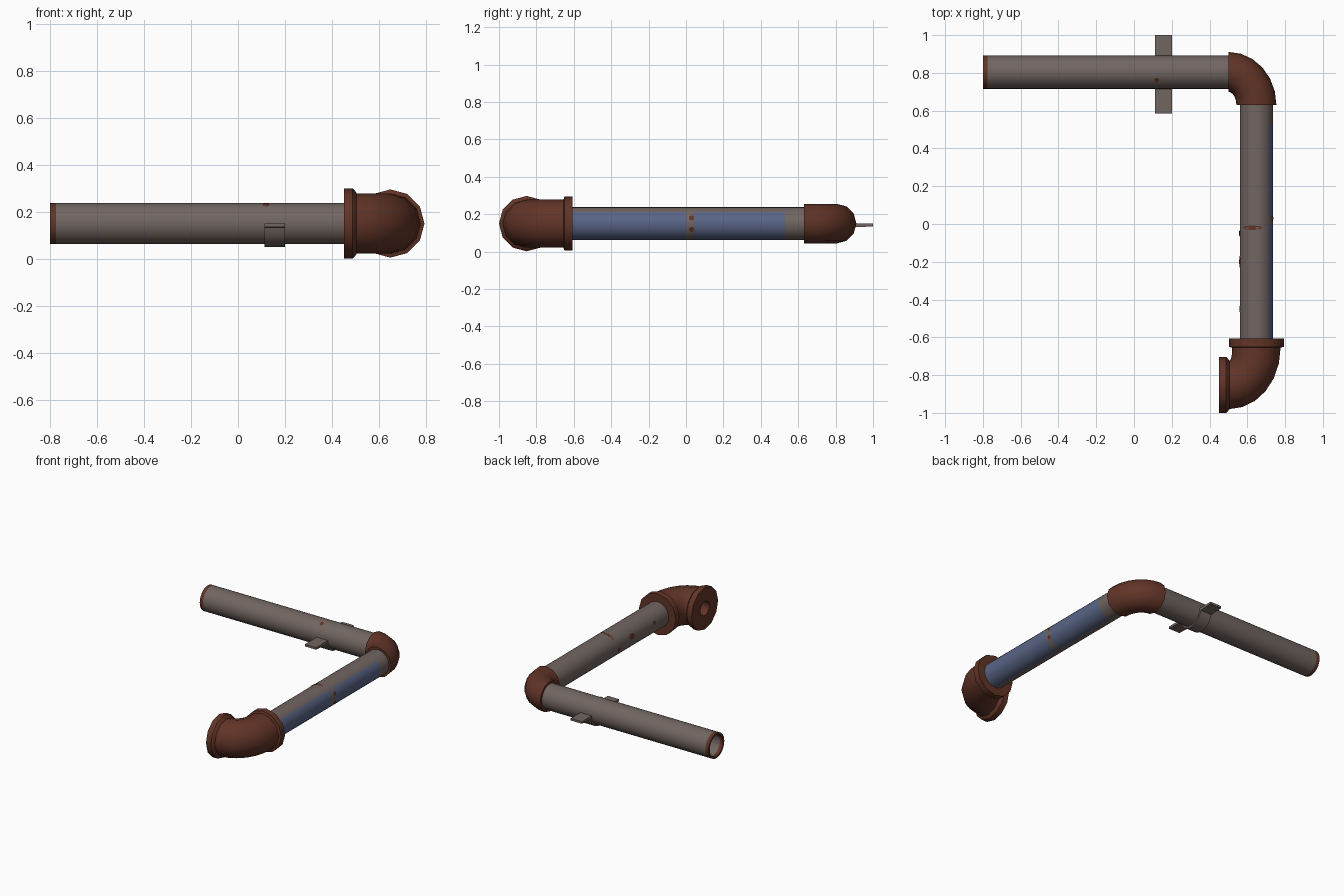
import bpy, bmesh, math
from mathutils import Vector

if "Cube" in bpy.data.objects:
    bpy.data.objects.remove(bpy.data.objects["Cube"])


def material(name, col):
    m = bpy.data.materials.new(name)
    m.diffuse_color = (*col, 1)
    m.use_nodes = True
    m.node_tree.nodes["Principled BSDF"].inputs["Base Color"].default_value = m.diffuse_color
    return m


GREY = material("weathered_grey", (0.165, 0.130, 0.118))
BLUE = material("faded_blue_paint", (0.100, 0.130, 0.235))
RUST = material("rust_brown", (0.120, 0.034, 0.020))
ZC, R = 0.15, 0.088           # pipe centre height and radius
X2, Y1 = 0.648, 0.804         # pipe axis positions
UP = Vector((0, 0, 1))


def finish(name, bm, mats, rule=None, angle=40):
    bmesh.ops.recalc_face_normals(bm, faces=bm.faces)
    if rule:
        for f in bm.faces:
            f.material_index = rule(f.calc_center_median())
    me = bpy.data.meshes.new(name)
    bm.to_mesh(me)
    bm.free()
    ob = bpy.data.objects.new(name, me)
    bpy.context.collection.objects.link(ob)
    for m in mats:
        me.materials.append(m)
    bpy.ops.object.select_all(action='DESELECT')
    ob.select_set(True)
    bpy.context.view_layer.objects.active = ob
    bpy.ops.object.shade_smooth_by_angle(angle=math.radians(angle))
    return ob


def loft(name, rings, sides, mats, rule=None, angle=40):
    """Closed skin over rings given as (x, y, in-plane side direction, radius)."""
    bm = bmesh.new()
    loops = []
    for x, y, n, r in rings:
        n = Vector((n[0], n[1], 0))
        loops.append([bm.verts.new(Vector((x, y, ZC)) + r * (
            math.cos(t) * n + math.sin(t) * UP))
            for t in (2 * math.pi * i / sides for i in range(sides))])
    for a, b in zip(loops, loops[1:]):
        for i in range(sides):
            j = (i + 1) % sides
            bm.faces.new((a[i], a[j], b[j], b[i]))
    bm.faces.new(loops[0])
    bm.faces.new(loops[-1])
    return finish(name, bm, mats, rule, angle)


def bend(cx, cy, rx, ry, r, steps):
    """Rings of a quarter bend, from the y-running pipe to the x-running one."""
    s = 1 if ry > 0 else -1
    out = []
    for i in range(steps + 1):
        a = math.pi / 2 * i / steps
        out.append((cx + rx * math.cos(a), cy + ry * math.sin(a),
                    (math.cos(a), s * math.sin(a)), r))
    return out


# Long back pipe: rusty lip, hollow bore at its free end
N = (0, 1)
loft("back_pipe",
     [(0.3, Y1, N, 0.072), (-0.775, Y1, N, 0.074), (-0.80, Y1, N, 0.074),
      (-0.80, Y1, N, R), (-0.775, Y1, N, R), (0.53, Y1, N, R)], 32,
     [GREY, RUST], lambda c: 1 if c.x < -0.78 else 0)


# Side pipe: blue paint on its outer flank with a bare break in the middle
def paint(c):
    a = math.degrees(math.atan2(c.z - ZC, c.x - X2))
    return 1 if -95 < a < 45 and not (0.01 < c.y < 0.04) and c.y < 0.53 else 0


E = (1, 0)
loft("side_pipe", [(X2, y, E, R) for y in (-0.63, 0.0, 0.04, 0.53, 0.65)],
     32, [GREY, BLUE], paint)

# Plain elbow joining both pipes
b = bend(0.50, 0.63, 0.148, 0.175, 0.106, 6)
loft("corner_elbow", [b[0][:3] + (0.08,)] + b + [b[-1][:3] + (0.08,)],
     12, [RUST])

# Flanged elbow with an open outlet
F = (0, -1)
YF = -0.852
rings = [(X2, -0.607, E, 0.08), (X2, -0.607, E, 0.145), (X2, -0.65, E, 0.145),
         (X2, -0.655, E, 0.128)]
rings += bend(0.505, -0.655, X2 - 0.505, YF + 0.655, 0.128, 6)[1:]
rings += [(0.497, YF, F, 0.14), (0.488, YF, F, 0.148), (0.45, YF, F, 0.148),
          (0.45, YF, F, 0.05), (0.54, YF, F, 0.05)]
loft("flanged_elbow", rings, 12, [RUST])

# Clamp: half strap under the back pipe with a tab on each side
arc = [math.pi * (1 + i / 16) for i in range(17)]
ro, zt, zb = 0.1, 0.15, 0.135
outer = [(Y1 + ro * math.cos(t), ZC + ro * math.sin(t)) for t in arc[1:-1]]
inner = [(Y1 + 0.087 * math.cos(t), ZC + 0.087 * math.sin(t)) for t in reversed(arc)]
prof = [(0.585, zt), (0.585, zb)] + outer + [(1.0, zb), (1.0, zt)] + inner
bm = bmesh.new()
face = bm.faces.new([bm.verts.new((0.112, y, z)) for y, z in prof])
ext = bmesh.ops.extrude_face_region(bm, geom=[face])
bmesh.ops.translate(bm, vec=(0.088, 0, 0),
                    verts=[v for v in ext["geom"] if isinstance(v, bmesh.types.BMVert)])
finish("pipe_clamp", bm, [GREY])


# Rust patches: thin curved plates hugging the pipes
def patch(name, along, pos, ang, length, width):
    """Oval patch; ang is measured from the sideways axis towards up."""
    bm = bmesh.new()
    vs = []
    for i in range(10):
        t = 2 * math.pi * i / 10
        s = pos + length * math.cos(t)
        a = math.radians(ang) + width / R * math.sin(t)
        h, z = (R + 0.003) * math.cos(a), ZC + (R + 0.003) * math.sin(a)
        vs.append(bm.verts.new((s, Y1 + h, z) if along == 'x' else (X2 + h, s, z)))
    mid = math.radians(ang)
    h, z = (R + 0.003) * math.cos(mid), ZC + (R + 0.003) * math.sin(mid)
    c = bm.verts.new((pos, Y1 + h, z) if along == 'x' else (X2 + h, pos, z))
    for i in range(10):
        bm.faces.new((vs[i], vs[(i + 1) % 10], c))
    out = Vector((0, math.cos(mid), math.sin(mid))) if along == 'x' else \
        Vector((math.cos(mid), 0, math.sin(mid)))
    ob = finish(name, bm, [RUST])
    if ob.data.polygons[0].normal.dot(out) < 0:
        ob.data.flip_normals()


for i, spec in enumerate([('y', 0.03, 20, 0.014, 0.014), ('y', 0.03, -20, 0.014, 0.014),
                          ('x', 0.12, 118, 0.014, 0.014),
                          ('y', -0.02, 105, 0.012, 0.055),
                          ('y', -0.2, 165, 0.03, 0.02), ('y', -0.05, 188, 0.018, 0.014),
                          ('y', -0.45, 165, 0.016, 0.012)]):
    patch("rust_patch_%d" % (i + 1), *spec)
